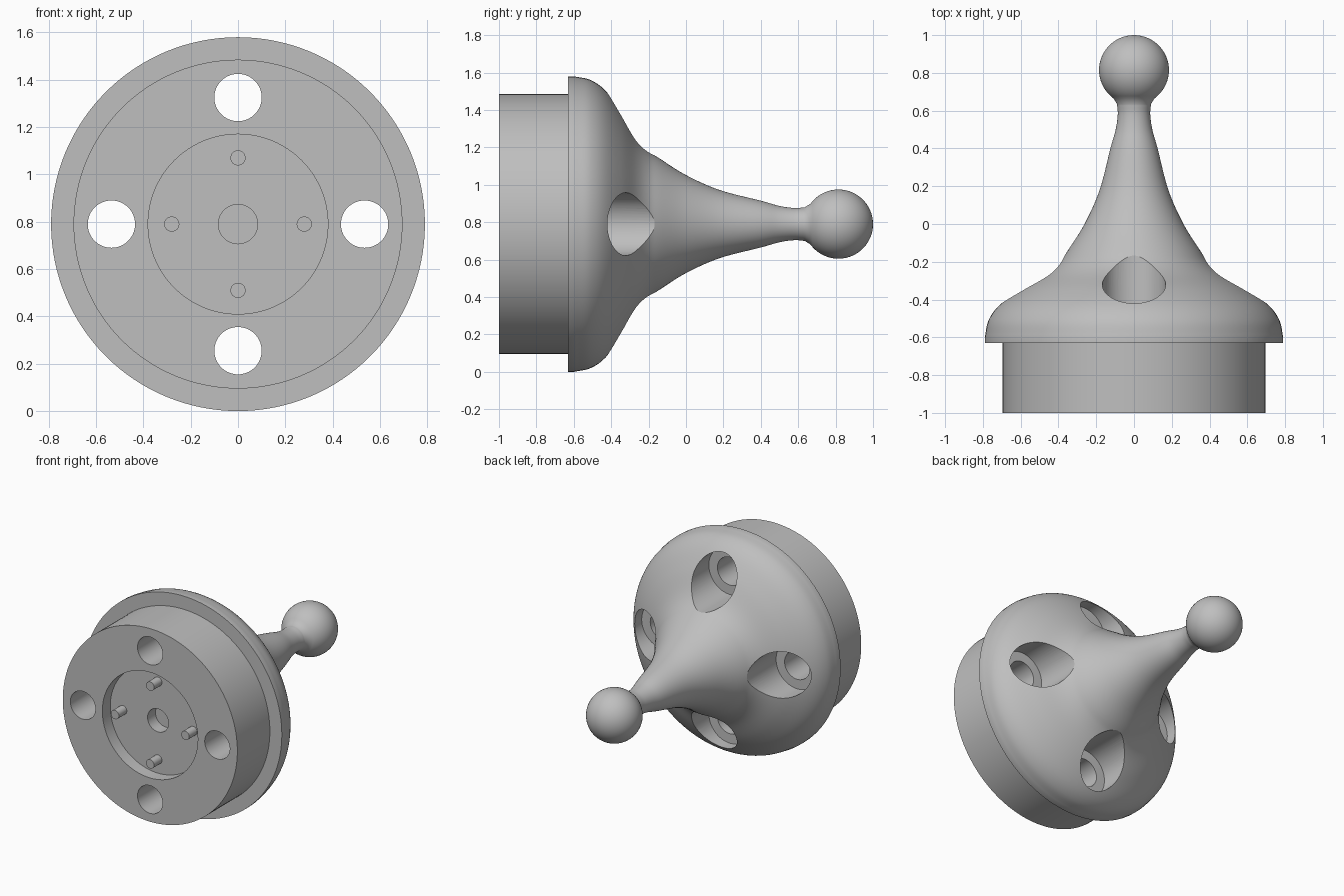
import bpy
import bmesh
import math
from mathutils import Vector

cube = bpy.data.objects.get("Cube")
if cube:
    bpy.data.objects.remove(cube)

AXIS_Z = 0.79      # height of the turning axis
FRONT = -1.0       # y of the mounting face
FLOOR = -0.91      # y of the recess floor
QUARTERS = [i * math.pi / 2 for i in range(4)]

grey = bpy.data.materials.new("plain_grey")
grey.use_nodes = True
colour = (0.52, 0.52, 0.52, 1)
grey.diffuse_color = colour
grey.node_tree.nodes["Principled BSDF"].inputs["Base Color"].default_value = colour


def lathe(bm, profile, sides, cx=0.0, cz=AXIS_Z):
    """Turn (radius, y) points around an axis parallel to y."""
    rings = []
    for r, y in profile:
        ring = []
        for i in range(sides):
            a = 2 * math.pi * i / sides
            ring.append(bm.verts.new((cx + r * math.cos(a), y, cz + r * math.sin(a))))
        rings.append(ring)
    for low, high in zip(rings, rings[1:]):
        for i in range(sides):
            j = (i + 1) % sides
            bm.faces.new((low[i], low[j], high[j], high[i]))


def finish(name, bm):
    bmesh.ops.remove_doubles(bm, verts=bm.verts, dist=1e-5)
    bmesh.ops.recalc_face_normals(bm, faces=bm.faces)
    mesh = bpy.data.meshes.new(name)
    bm.to_mesh(mesh)
    bm.free()
    mesh.materials.append(grey)
    obj = bpy.data.objects.new(name, mesh)
    bpy.context.collection.objects.link(obj)
    return obj


def smooth_curve(points, steps):
    """Catmull-Rom curve through the points."""
    p = [Vector(q) for q in points]
    p = [2 * p[0] - p[1]] + p + [2 * p[-1] - p[-2]]
    out = []
    for a, b, c, d in zip(p, p[1:], p[2:], p[3:]):
        for k in range(steps):
            t = k / steps
            out.append(0.5 * (2 * b + (c - a) * t + (2 * a - 5 * b + 4 * c - d) * t ** 2
                              + (3 * b - a - 3 * c + d) * t ** 3))
    return [tuple(q) for q in out] + [tuple(p[-2])]


def select_only(obj):
    bpy.ops.object.select_all(action="DESELECT")
    obj.select_set(True)
    bpy.context.view_layer.objects.active = obj


# Recessed plug, flange step, flared cap, neck and ball in one turned profile
plug = [(0, FLOOR + 0.09), (0.083, FLOOR + 0.09), (0.083, FLOOR), (0.38, FLOOR),
        (0.38, FRONT), (0.695, FRONT), (0.695, -0.63), (0.79, -0.63)]
flare = smooth_curve([(0.79, -0.6), (0.77, -0.51), (0.713, -0.43), (0.6, -0.345),
                      (0.465, -0.265), (0.395, -0.205), (0.35, -0.14), (0.262, 0),
                      (0.182, 0.18), (0.125, 0.4), (0.097, 0.5), (0.086, 0.58),
                      (0.09, 0.635)], 6)
ball = []
for k in range(25):
    a = math.radians(36 + 144 * k / 24)
    ball.append((0.185 * math.sin(a) if k < 24 else 0, 0.815 - 0.185 * math.cos(a)))
bm = bmesh.new()
lathe(bm, plug + flare + ball, 128)
body = finish("knob_body", bm)

# Four counterbored screw holes
bm = bmesh.new()
for a in QUARTERS:
    lathe(bm, [(0, -1.1), (0.1, -1.1), (0.1, -0.5), (0.168, -0.5), (0.168, 0.1), (0, 0.1)],
          64, 0.535 * math.cos(a), AXIS_Z + 0.535 * math.sin(a))
cutter = finish("hole_cutter", bm)
cutter.hide_render = True
cut = body.modifiers.new("screw_holes", "BOOLEAN")
cut.operation = "DIFFERENCE"
cut.solver = "EXACT"
cut.object = cutter
select_only(body)
bpy.ops.object.modifier_apply(modifier=cut.name)
bpy.data.objects.remove(cutter)
bpy.ops.object.shade_smooth_by_angle(angle=math.radians(30))

# Locating pins standing on the recess floor, flush with the mounting face
for n, a in enumerate(QUARTERS):
    bm = bmesh.new()
    lathe(bm, [(0, FRONT), (0.032, FRONT), (0.032, FLOOR + 0.01), (0, FLOOR + 0.01)],
          32, 0.28 * math.cos(a), AXIS_Z + 0.28 * math.sin(a))
    pin = finish("locating_pin_%d" % (n + 1), bm)
    select_only(pin)
    bpy.ops.object.shade_smooth_by_angle(angle=math.radians(30))
